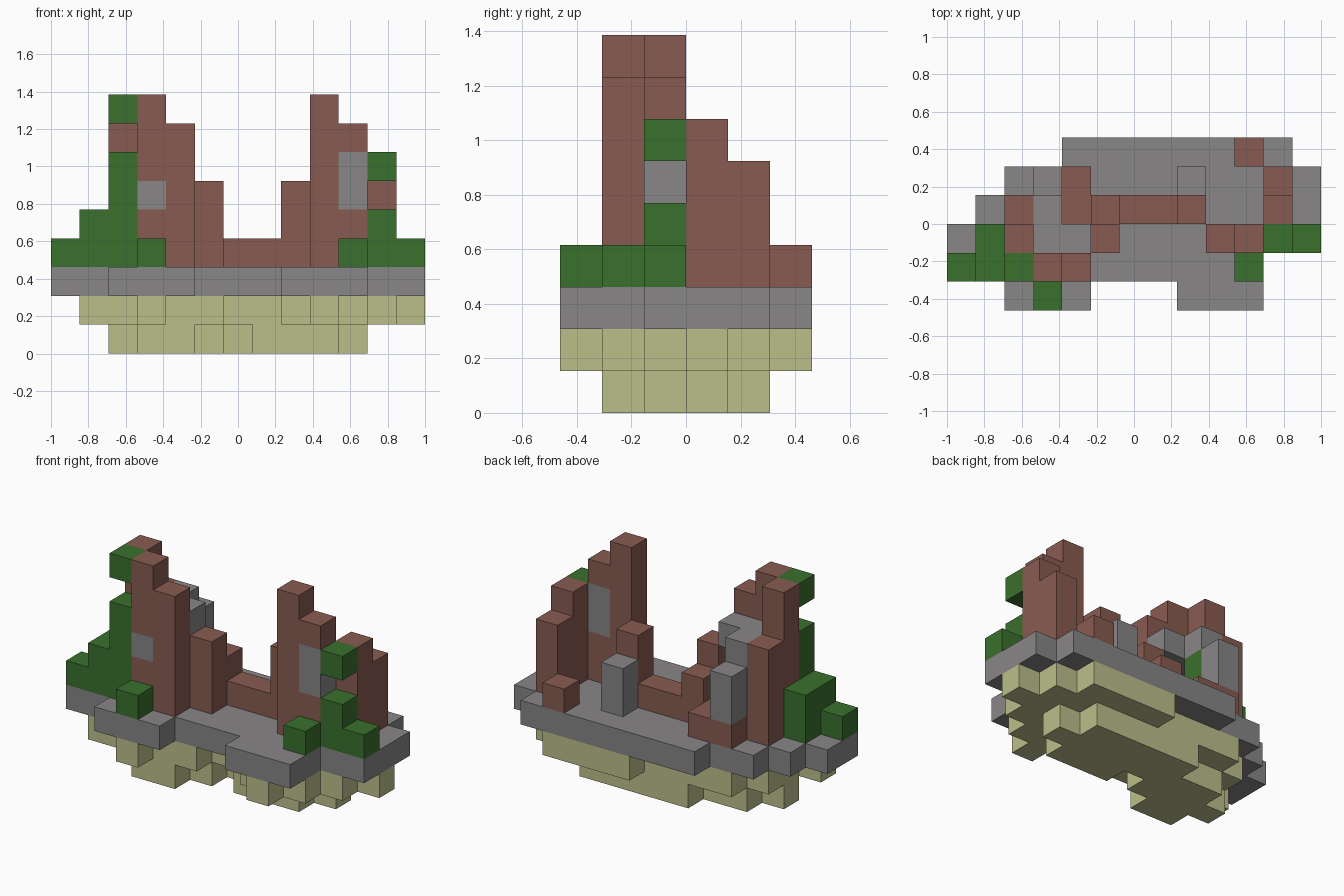
import bpy
import bmesh
from mathutils import Vector

U = 2 / 13  # edge of one block

old = bpy.data.objects.get("Cube")
if old:
    bpy.data.objects.remove(old, do_unlink=True)


def material(name, rgb):
    m = bpy.data.materials.new(name)
    m.use_nodes = True
    m.diffuse_color = (*rgb, 1)
    m.node_tree.nodes["Principled BSDF"].inputs["Base Color"].default_value = (*rgb, 1)
    return m


SAND = material("sand", (0.50, 0.515, 0.255))
STONE = material("stone", (0.246, 0.24, 0.242))
BRICK = material("brick", (0.246, 0.105, 0.083))
LEAF = material("leaf", (0.042, 0.162, 0.026))


def col(c, r, bottom, top):
    """Column of block cells at column c, row r."""
    return {(c, r, k) for k in range(bottom, top)}


def layer(k, spans):
    """Flat layer of blocks from (row, first column, last column) spans."""
    return {(c, r, k) for r, a, b in spans for c in range(a, b + 1)}


parts = []


def part(name, mat, *cells):
    parts.append((name, mat, set().union(*cells)))


# Sandy underside, two stepped layers
part("sand_bottom", SAND, layer(0, [(1, 3, 4), (2, 2, 5), (2, 7, 9), (3, 3, 10), (4, 5, 9)]))
part("sand_upper", SAND, layer(1, [(0, 3, 3), (0, 9, 9), (1, 1, 5), (1, 8, 10),
                                   (2, 2, 11), (3, 2, 12), (4, 3, 11), (5, 7, 10)]))

# Stone floor slab
part("stone_floor", STONE, layer(2, [(0, 2, 4), (0, 8, 10), (1, 0, 10), (2, 0, 12),
                                     (3, 1, 12), (4, 2, 12), (5, 4, 11)]))

# Ruined tower on the -x side
part("right_tower_wall", BRICK, col(3, 1, 3, 5), col(3, 1, 6, 9), col(4, 1, 3, 8),
     col(2, 2, 3, 9), col(2, 3, 3, 7), col(5, 2, 3, 6),
     col(3, 4, 3, 4), col(4, 4, 3, 4))
part("right_tower_inset_stone", STONE, col(3, 1, 5, 6))
part("right_tower_stone_roof", STONE, col(3, 2, 6, 7), col(4, 2, 6, 7), col(3, 3, 6, 7))
part("right_tower_stone_post", STONE, col(3, 4, 4, 6))
part("right_tower_inner_vine", LEAF, col(3, 3, 4, 6))
part("right_tower_vine", LEAF, col(2, 1, 3, 7), col(2, 1, 8, 9), col(1, 1, 3, 5),
     col(1, 2, 3, 5), col(0, 1, 3, 4))
part("right_front_bush", LEAF, col(3, 0, 3, 4))

# Low broken wall joining the towers
part("middle_wall", BRICK, col(4, 3, 3, 4), col(5, 3, 3, 5), col(6, 3, 3, 4),
     col(7, 3, 3, 4), col(8, 3, 3, 6))
part("stone_pillar", STONE, col(8, 4, 3, 5))

# Ruined tower on the +x side
part("left_tower_wall", BRICK, col(9, 2, 3, 9), col(10, 2, 3, 5), col(10, 2, 7, 8),
     col(11, 3, 3, 7), col(11, 4, 3, 6))
part("left_tower_inset_stone", STONE, col(10, 2, 5, 7))
part("left_tower_vine", LEAF, col(11, 2, 3, 5), col(11, 2, 6, 7), col(12, 2, 3, 4))
part("left_front_bush", LEAF, col(10, 1, 3, 4))
part("loose_brick", BRICK, col(10, 5, 3, 4))

solid = set().union(*(cells for _, _, cells in parts))
AXES = [Vector((1, 0, 0)), Vector((0, 1, 0)), Vector((0, 0, 1))]


def build(name, mat, cells):
    """Mesh of the outer faces of a set of block cells."""
    bm = bmesh.new()
    for cell in sorted(cells):
        base = Vector(cell)
        for i, n in enumerate(AXES):
            u, v = AXES[(i + 1) % 3], AXES[(i + 2) % 3]
            for side in (-1, 1):
                if tuple(int(x) for x in base + n * side) in solid:
                    continue
                o = base + n if side > 0 else base
                quad = [o, o + u, o + u + v, o + v]
                if side < 0:
                    quad.reverse()
                bm.faces.new([bm.verts.new(Vector((p.x - 6.5, p.y - 3, p.z)) * U)
                              for p in quad])
    bmesh.ops.remove_doubles(bm, verts=bm.verts, dist=U / 100)
    bmesh.ops.dissolve_limit(bm, angle_limit=0.01, verts=bm.verts, edges=bm.edges)
    mesh = bpy.data.meshes.new(name)
    bm.to_mesh(mesh)
    bm.free()
    mesh.materials.append(mat)
    bpy.context.collection.objects.link(bpy.data.objects.new(name, mesh))


for name, mat, cells in parts:
    build(name, mat, cells)
